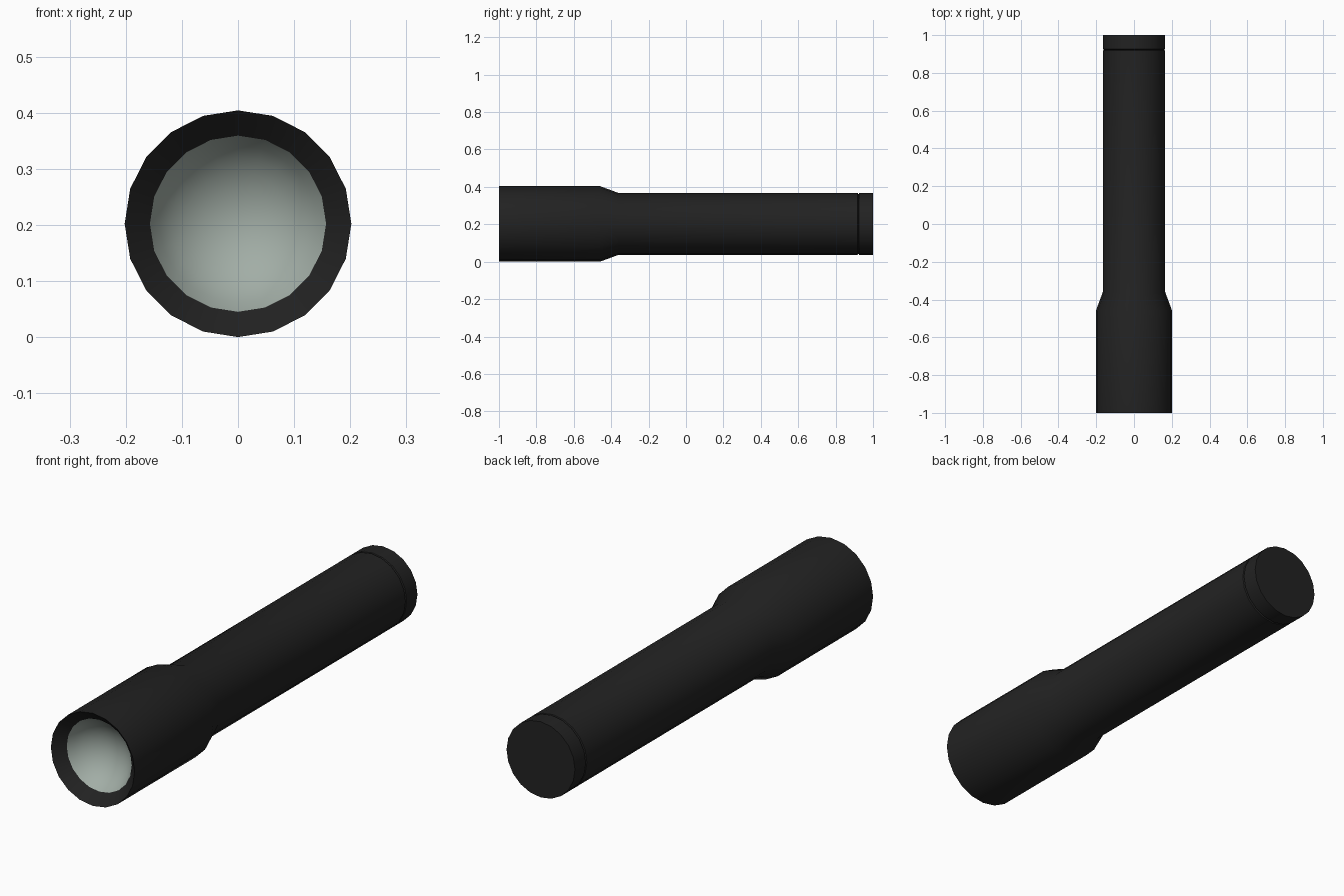
import bpy, bmesh, math

if "Cube" in bpy.data.objects:
    bpy.data.objects.remove(bpy.data.objects["Cube"])

SIDES = 20
CZ = 0.202  # height of the axis


def material(name, rgb):
    m = bpy.data.materials.new(name)
    m.diffuse_color = (*rgb, 1)
    m.use_nodes = True
    m.node_tree.nodes["Principled BSDF"].inputs["Base Color"].default_value = m.diffuse_color
    return m


black = material("matte black", (0.016, 0.016, 0.016))
silver = material("pale reflector", (0.36, 0.42, 0.38))


def lathe(name, profile, mat, angle=30):
    """Spin (y, radius) points around the y axis; radius 0 closes to a point."""
    bm = bmesh.new()
    rings = []
    for y, r in profile:
        if r == 0:
            rings.append([bm.verts.new((0, y, CZ))] * SIDES)
        else:
            rings.append([bm.verts.new((r * math.sin(i * math.tau / SIDES), y,
                                        CZ + r * math.cos(i * math.tau / SIDES)))
                          for i in range(SIDES)])
    for a, b in zip(rings, rings[1:]):
        for i in range(SIDES):
            j = (i + 1) % SIDES
            quad = list(dict.fromkeys((a[i], b[i], b[j], a[j])))
            bm.faces.new(quad)
    mesh = bpy.data.meshes.new(name)
    bm.to_mesh(mesh)
    bm.free()
    mesh.materials.append(mat)
    ob = bpy.data.objects.new(name, mesh)
    bpy.context.collection.objects.link(ob)
    bpy.context.view_layer.objects.active = ob
    ob.select_set(True)
    bpy.ops.object.shade_smooth_by_angle(angle=math.radians(angle))
    ob.select_set(False)
    return ob


# Casing: sloped front rim, head, taper, grip, groove and tail cap
lathe("casing", [(-0.955, 0.157), (-1, 0.202), (-0.46, 0.202), (-0.36, 0.165),
                 (0.918, 0.165), (0.922, 0.158), (0.926, 0.165),
                 (1, 0.165), (1, 0)], black)

# Reflector: shallow concave bowl behind the rim
DEPTH, R = 0.10, 0.157
bowl = [(-0.955 + DEPTH * math.cos(t), R * math.sin(t) if t else 0)
        for t in (k * math.pi / 12 for k in range(7))]
ball = (R * R + DEPTH * DEPTH) / (2 * DEPTH)
top = math.asin(R / ball)
bowl = [(-0.955 + DEPTH - ball * (1 - math.cos(top * k / 6)),
         ball * math.sin(top * k / 6)) for k in range(7)]
lathe("reflector", bowl, silver, 60)
